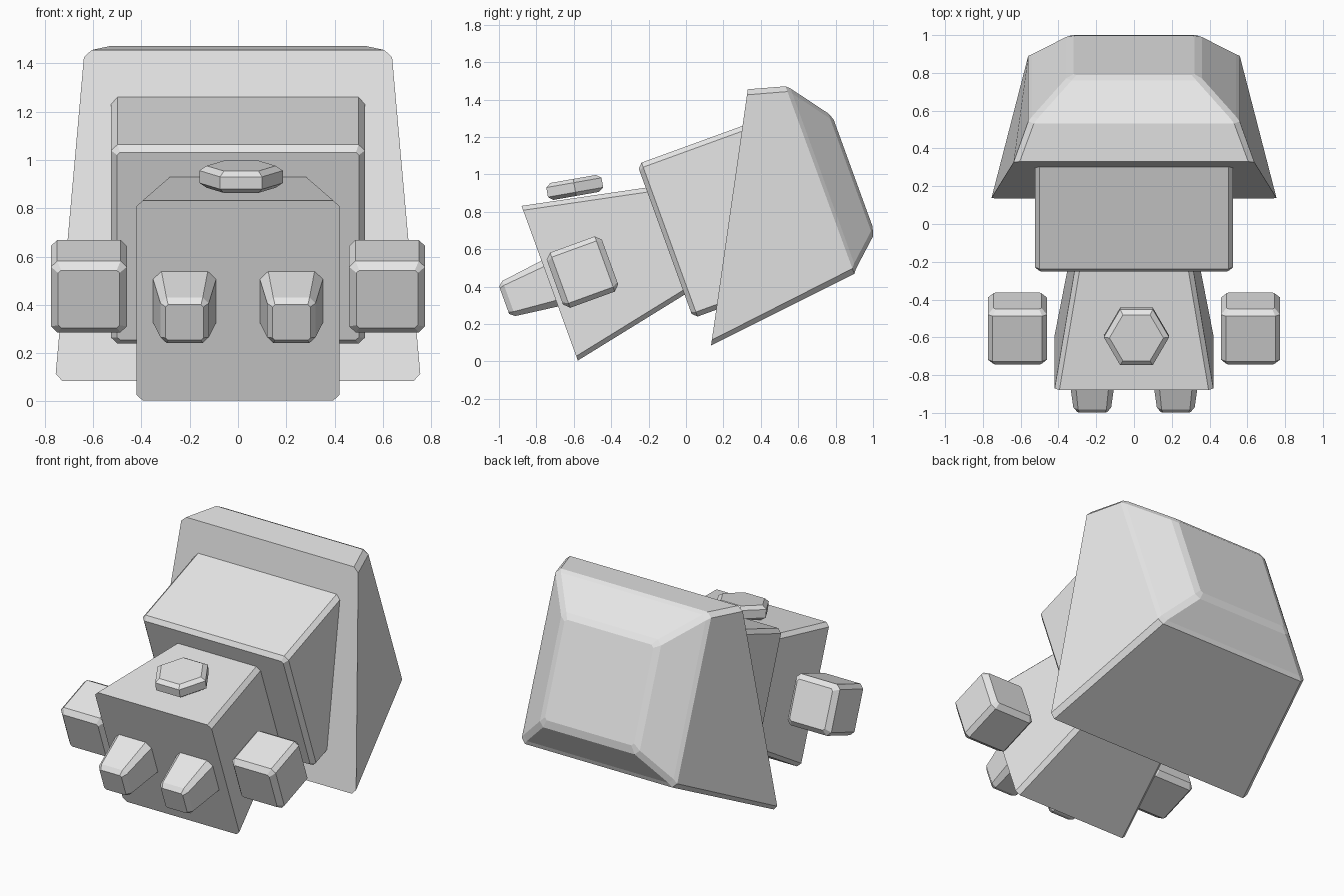
import bpy, bmesh, math
from mathutils import Vector, Matrix

if "Cube" in bpy.data.objects:
    bpy.data.objects.remove(bpy.data.objects["Cube"])

TILT = math.radians(20)
MID = 0.642  # height of the tilted main axis

grey = bpy.data.materials.new("plain grey")
grey.diffuse_color = (0.8, 0.8, 0.8, 1)
grey.use_nodes = True
grey.node_tree.nodes["Principled BSDF"].inputs["Base Color"].default_value = grey.diffuse_color


def tilted(x, u, w):
    """Point from the tilted frame (u runs back, w runs up) to the world."""
    return Vector((x, u * math.cos(TILT) - w * math.sin(TILT),
                   u * math.sin(TILT) + w * math.cos(TILT)))


def section(top, bottom, half_top, half_bottom, chamfer, x=0.0):
    """Four-sided section with cut corners; top and bottom are (u, w)."""
    t, b = Vector(top), Vector(bottom)
    f = chamfer / (t - b).length
    pts = []
    for s, k in ((1, f), (1, 1 - f), (-1, 1 - f), (-1, f)):
        p = b.lerp(t, k)
        side = (x + s * (half_bottom + (half_top - half_bottom) * k), p)
        edge_half = (half_bottom if k < 0.5 else half_top) - chamfer
        cut = (x + s * edge_half, b if k < 0.5 else t)
        # keep a consistent order around the section
        low_first = (s > 0) == (k < 0.5)
        pts += [cut, side] if low_first else [side, cut]
    return [tilted(px, p.x, p.y) for px, p in pts]


def box_section(u, half_x, half_w, chamfer, x=0.0, mid=MID):
    return section((u, mid + half_w), (u, mid - half_w), half_x, half_x, chamfer, x)


def loft(name, sections):
    bm = bmesh.new()
    rings = [[bm.verts.new(p) for p in s] for s in sections]
    n = len(rings[0])
    for a, b in zip(rings, rings[1:]):
        for i in range(n):
            j = (i + 1) % n
            bm.faces.new((a[i], a[j], b[j], b[i]))
    bm.faces.new(rings[0])
    bm.faces.new(rings[-1])
    bmesh.ops.recalc_face_normals(bm, faces=bm.faces)
    me = bpy.data.meshes.new(name)
    bm.to_mesh(me)
    bm.free()
    me.materials.append(grey)
    ob = bpy.data.objects.new(name, me)
    bpy.context.collection.objects.link(ob)
    return ob


# front block, tapering towards the back
loft("front_block", [box_section(-0.542, 0.42, 0.44, 0.025),
                     box_section(0.16, 0.30, 0.295, 0.025)])

# middle block with a bevelled front rim
loft("middle_block", [box_section(0.115, 0.50, 0.413, 0.012),
                      box_section(0.14, 0.525, 0.438, 0.026),
                      box_section(0.78, 0.525, 0.438, 0.026)])

# rear hull: slanted front face, flared sides, domed back
loft("rear_hull", [
    section((0.808, 1.254), (0.155, 0.034), 0.635, 0.757, 0.03),
    section((1.003, 1.20), (1.006, 0.132), 0.56, 0.56, 0.03),
    section((1.024, 1.18), (1.024, 0.155), 0.54, 0.54, 0.03),
    section((1.168, 0.986), (1.168, 0.286), 0.36, 0.36, 0.03),
    section((1.184, 0.947), (1.184, 0.335), 0.32, 0.32, 0.015)])

# side blocks and front nozzles, one of each per side
for side, s in (("left", -1), ("right", 1)):
    loft(side + "_side_block", [
        box_section(u, h, h, c, s * 0.617, 0.638)
        for u, h, c in ((-0.514, 0.127, 0.012), (-0.484, 0.157, 0.026),
                        (-0.230, 0.157, 0.026), (-0.200, 0.127, 0.012))])
    loft(side + "_nozzle", [
        box_section(u, h, h, c, s * 0.221, 0.64)
        for u, h, c in ((-0.802, 0.078, 0.010), (-0.775, 0.100, 0.025),
                        (-0.53, 0.132, 0.035))])

# six-sided knob on top of the front block
place = Matrix.Translation((0.013, -0.595, 0.93)) @ Matrix.Rotation(math.radians(10), 4, 'X')
loft("top_knob", [
    [place @ Vector((r * math.cos(math.pi / 3 * i), r * math.sin(math.pi / 3 * i), h))
     for i in range(6)]
    for h, r in ((-0.046, 0.143), (-0.026, 0.173), (0.026, 0.173), (0.046, 0.143))])
